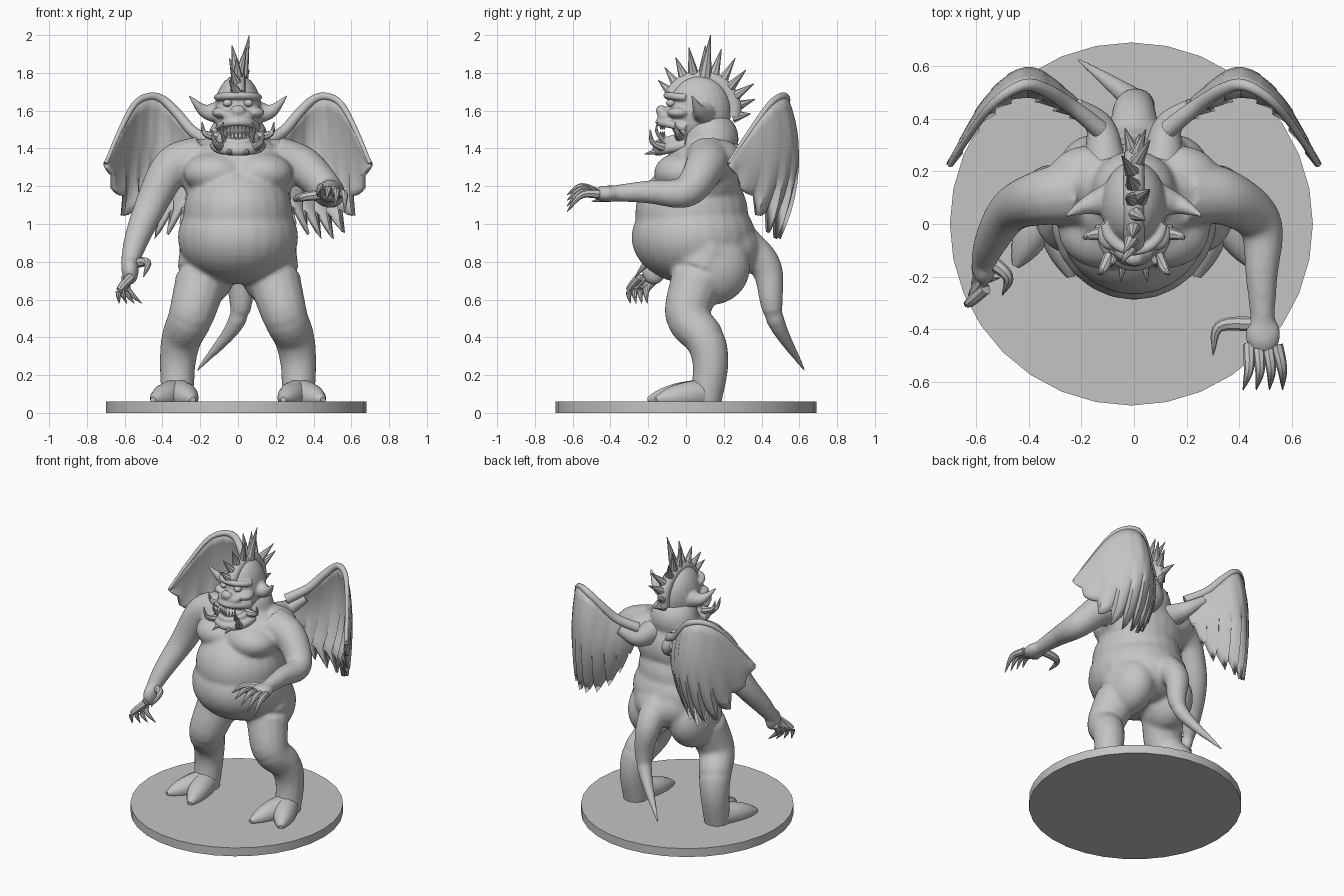
import bpy, bmesh, math, random
from mathutils import Vector, Matrix

random.seed(4)
default_cube = bpy.data.objects.get("Cube")
if default_cube:
    bpy.data.objects.remove(default_cube)

stone = bpy.data.materials.new("plain grey")
stone.use_nodes = True
stone.diffuse_color = (.55, .55, .55, 1)
shader = stone.node_tree.nodes["Principled BSDF"]
shader.inputs["Base Color"].default_value = stone.diffuse_color


def spline(points, steps):
    """Resample points with a Catmull-Rom curve that runs through all of them."""
    points = [Vector(point) for point in points]
    before = points[0] * 2 - points[1]
    after = points[-1] * 2 - points[-2]
    points = [before] + points + [after]
    smooth = []
    for a, b, c, d in zip(points, points[1:], points[2:], points[3:]):
        for step in range(steps):
            t = step / steps
            slope, curve = a * 2 - b * 5 + c * 4 - d, b * 3 - a - c * 3 + d
            smooth.append(b + ((c - a) * t + slope * t ** 2 + curve * t ** 3) / 2)
    return smooth + [points[-2]]


def limb(bm, points, start, end, side=1, power=1, sides=14):
    """Round tube along a curve, tapering from the start radius to the end radius."""
    path = spline(points, 6)
    last = len(path) - 1
    rings = []
    for index, center in enumerate(path):
        axis = (path[min(index + 1, last)] - path[max(index - 1, 0)]).normalized()
        up = Vector((0, 0, 1)) if abs(axis.z) < .9 else Vector((0, 1, 0))
        across = axis.cross(up).normalized()
        upward = across.cross(axis)
        radius = start + (end - start) * (index / last) ** power
        ring = []
        for corner in range(sides):
            angle = math.tau * corner / sides
            co = center + radius * (across * math.cos(angle) + upward * math.sin(angle))
            ring.append(bm.verts.new((co.x * side, co.y, co.z)))
        rings.append(ring)
    for ring, following in zip(rings, rings[1:]):
        for corner in range(sides):
            other = (corner + 1) % sides
            bm.faces.new((ring[corner], ring[other], following[other], following[corner]))
    bm.faces.new(rings[0])
    bm.faces.new(rings[-1])


def ball(bm, center, size):
    matrix = Matrix.Translation(center) @ Matrix.Diagonal((*size, 1))
    bmesh.ops.create_uvsphere(bm, u_segments=24, v_segments=16, radius=1, matrix=matrix)


def spike(bm, base, tip, radius, bend=(0, 0, 0), side=1, power=1):
    """Curved pointed horn, claw or tooth."""
    base, tip = Vector(base), Vector(tip)
    limb(bm, [base, (base + tip) / 2 + Vector(bend), tip], radius, .002, side, power, 8)


def band(bm, width, depth, height, rise, radius):
    """Roll of flesh bowed around the front of the face, its ends raised."""
    angles = [math.radians(degrees) for degrees in range(-90, 91, 30)]
    limb(bm, [(width * math.sin(a), -depth * math.cos(a), height + rise * (1 - math.cos(a)))
              for a in angles], radius, radius)


def finish(bm, name, voxel=0, smoothing=6):
    """Turn the bmesh into a smooth object, fused into one skin where a voxel size is given."""
    bmesh.ops.recalc_face_normals(bm, faces=bm.faces)
    mesh = bpy.data.meshes.new(name)
    bm.to_mesh(mesh)
    bm.free()
    mesh.materials.append(stone)
    part = bpy.data.objects.new(name, mesh)
    bpy.context.collection.objects.link(part)
    bpy.ops.object.select_all(action='DESELECT')
    part.select_set(True)
    bpy.context.view_layer.objects.active = part
    bpy.ops.object.shade_smooth_by_angle(angle=math.radians(40))
    if voxel:
        fuse = part.modifiers.new("fuse", 'REMESH')
        fuse.mode = 'VOXEL'
        fuse.voxel_size = voxel
        fuse.use_smooth_shade = True
        relax = part.modifiers.new("relax", 'SMOOTH')
        relax.iterations = smoothing
    return part


# Round base
bm = bmesh.new()
bmesh.ops.create_cone(bm, cap_ends=True, segments=32, radius1=.69, radius2=.69, depth=.06,
                      matrix=Matrix.Translation((-.01, 0, .03)))
finish(bm, "base_disc")

# Body: belly, waist, chest, neck and rump
bm = bmesh.new()
ball(bm, (0, .04, .93), (.32, .33, .25))
ball(bm, (0, .03, 1.06), (.29, .3, .26))
ball(bm, (0, .09, 1.25), (.3, .22, .22))
ball(bm, (0, .13, 1.45), (.16, .15, .15))
ball(bm, (0, .2, .87), (.23, .2, .17))
for side in (-1, 1):
    # Breast, shoulder blade, hip and leg
    ball(bm, (side * .12, -.02, 1.27), (.17, .15, .11))
    ball(bm, (side * .17, .17, 1.34), (.16, .13, .11))
    ball(bm, (side * .16, .13, .77), (.15, .21, .2))
    limb(bm, [(.15, .12, .85), (.2, .05, .68), (.25, .01, .51), (.3, .1, .39), (.32, .13, .25),
              (.32, .1, .04)], .17, .085, side, .6)
# Reaching left arm, hanging right arm, and tail
limb(bm, [(.2, .12, 1.34), (.35, .1, 1.3), (.48, 0, 1.17), (.485, -.2, 1.17), (.49, -.43, 1.16)], .13, .04)
ball(bm, (.49, -.42, 1.16), (.07, .08, .045))
limb(bm, [(-.2, .12, 1.34), (-.35, .1, 1.3), (-.47, .05, 1.08), (-.55, -.08, .88), (-.58, -.18, .74)], .13, .04)
ball(bm, (-.57, -.17, .75), (.045, .065, .075))
limb(bm, [(0, .3, .9), (0, .43, .76), (0, .47, .5), (-.22, .63, .22)], .1, .01, power=1.5)
finish(bm, "body", .011, 18)

# Cloven feet
bm = bmesh.new()
for side in (-1, 1):
    for toe in ((.24, -.2, .07), (.45, -.16, .07)):
        heel = Vector((.32, .1, .1))
        limb(bm, [heel, heel.lerp(toe, .5), toe], .08, .015, side, 3)
finish(bm, "feet")

# Clawed fingers and thumbs
bm = bmesh.new()
for finger in range(4):
    spread = finger - 1.5
    spike(bm, (.49 + spread * .035, -.46, 1.16), (.49 + spread * .05, -.63, 1.11 - spread * .03),
          .024, (.01, -.01, .04), power=2)
    spike(bm, (-.58 - spread * .01, -.2 + spread * .03, .72), (-.57 + spread * .04, -.25 + spread * .03, .58),
          .024, (-.03, -.03, 0), power=2)
spike(bm, (.47, -.38, 1.16), (.3, -.5, 1.12), .028, (-.06, .05, 0), power=2)
spike(bm, (-.56, -.13, .79), (-.5, -.27, .72), .028, (.05, 0, .04), power=2)
finish(bm, "claws")

# Head: skull, snout, cheeks, lips, brow, chin ruff and ears
bm = bmesh.new()
ball(bm, (0, .07, 1.6), (.125, .17, .19))
ball(bm, (0, -.1, 1.57), (.08, .05, .04))
ball(bm, (0, -.13, 1.6), (.04, .03, .03))
ball(bm, (0, -.04, 1.42), (.11, .1, .04))
band(bm, .1, .14, 1.54, -.03, .022)
band(bm, .1, .14, 1.43, .04, .022)
band(bm, .11, .1, 1.68, -.01, .02)
band(bm, .12, .15, 1.39, .03, .03)
for side in (-1, 1):
    ball(bm, (side * .09, -.04, 1.59), (.05, .06, .03))
    limb(bm, [(.1, .09, 1.59), (.18, .07, 1.6), (.26, .03, 1.68)], .065, .005, side)
finish(bm, "head", .007)

# Eyes
bm = bmesh.new()
for side in (-1, 1):
    ball(bm, (side * .055, -.08, 1.64), (.025, .025, .02))
finish(bm, "eyes")

# Teeth, tusks and chin spikes
bm = bmesh.new()
for tooth in range(-3, 4):
    x, y = tooth * .02, abs(tooth) * .007 - .135
    spike(bm, (x, y, 1.44), (x, y, 1.49), .009)
    spike(bm, (x, y, 1.54), (x, y, 1.5), .009)
for side in (-1, 1):
    spike(bm, (.07, -.12, 1.44), (.08, -.15, 1.54), .015, (.01, -.02, 0), side)
    spike(bm, (.1, -.03, 1.46), (.19, -.06, 1.54), .03, (.03, 0, -.02), side)
    spike(bm, (.08, -.1, 1.4), (.14, -.19, 1.5), .03, (.01, -.03, -.02), side)
    spike(bm, (.04, -.13, 1.39), (.05, -.22, 1.37), .025, side=side)
finish(bm, "teeth_and_tusks")

# Spiky crest over the skull, tallest on top
bm = bmesh.new()
crown = Vector((0, .08, 1.6))
ridge = []
for degrees in range(-60, 101, 16):
    angle = math.radians(degrees)
    outward = Vector((0, math.sin(angle), math.cos(angle)))
    root = crown + outward * .175
    ridge.append(root)
    height = .08 + .07 * max(0, math.cos(angle - .4)) * random.uniform(.7, 1)
    sway = Vector((random.uniform(-.06, .07), 0, .03))
    spike(bm, root, root + outward * height + sway, .034)
limb(bm, ridge, .04, .04)
spike(bm, (.02, .1, 1.78), (.06, .13, 2), .035)
finish(bm, "crest")

# Feathered wings: cambered sheets with ragged lower edges, thick rims and root stalks
columns = [(.13, .36, 1.42, 1.28), (.25, .51, 1.5, 1.06), (.4, .61, 1.66, 1),
           (.55, .5, 1.63, 1.02), (.7, .23, 1.32, 1.25)]
edge = spline(columns, 12)
stalks = bmesh.new()
for side, name in ((1, "left_wing"), (-1, "right_wing")):
    bm = bmesh.new()
    grid = []
    for index, (x, y, top, low) in enumerate(edge):
        arch = math.sin(math.pi * index / len(edge))
        feather = index % 5 / 5 * arch
        low += .07 - feather * .18
        line = []
        for row in range(11):
            t = row / 10
            bow = arch * (.08 * (1 - t) ** 3 + .12 * t ** 3)
            line.append(bm.verts.new((side * (x + feather * .05 * t ** 3), y - bow,
                                      top + (low - top) * t)))
        grid.append(line)
    for line, following in zip(grid, grid[1:]):
        for row in range(10):
            bm.faces.new((line[row], line[row + 1], following[row + 1], following[row]))
    rim = [line[0].co.copy() for line in grid[::6]]
    limb(stalks, rim, .035, .01)
    limb(stalks, [(.11, .24, 1.35), (.13, .37, 1.35), (.22, .45, 1.42)], .08, .03, side)
    wing = finish(bm, name)
    thickness = wing.modifiers.new("thickness", 'SOLIDIFY')
    thickness.thickness = .025
    thickness.offset = 0
finish(stalks, "wing_stalks")
